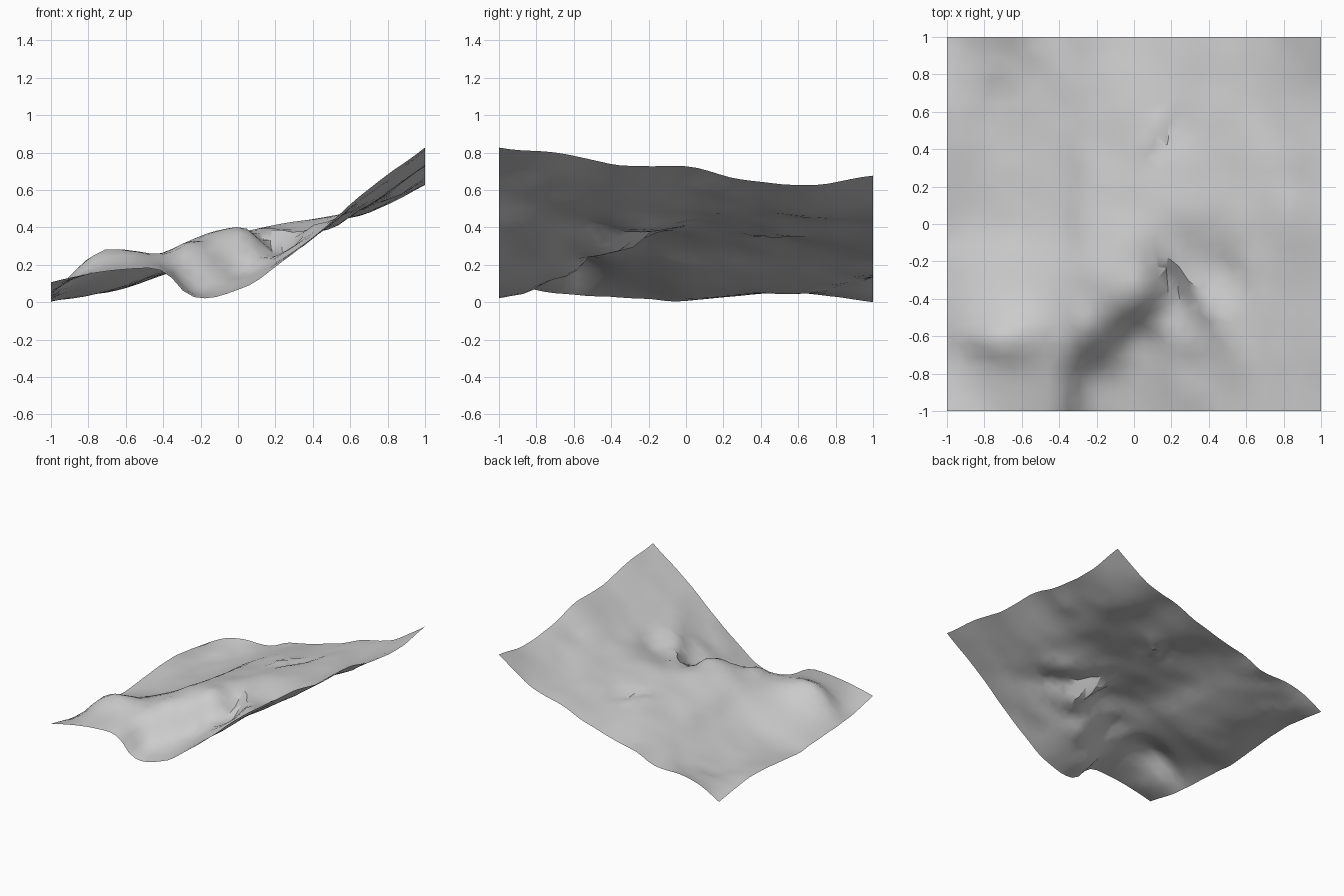
import bpy, bmesh, math, random
from mathutils import Vector, noise

cube = bpy.data.objects.get("Cube")
if cube:
    bpy.data.objects.remove(cube)
random.seed(4)

# Survey heights in hundredths: columns run along x, rows run front to back
XS = (-1, -.7, -.4, -.25, 0, .2, .45, .7, 1)
SURVEY = {
    -1:  (12, 18, 18, 4, 8, 20, 40, 62, 84),
    -.8: (8, 21, 22, 10, 11, 22, 39, 59, 82),
    -.6: (5, 28, 27, 31, 18, 25, 42, 56, 80),
    -.4: (4, 18, 28, 34, 40, 28, 42, 54, 75),
    -.2: (3, 12, 25, 34, 40, 37, 42, 53, 74),
    0:   (2, 7, 20, 31, 38, 42, 46, 53, 74),
    .3:  (5, 7, 17, 27, 35, 41, 46, 52, 67),
    .65: (6, 7, 16, 24, 33, 36, 45, 49, 64),
    1:   (1, 12, 16, 22, 28, 34, 43, 50, 69),
}
YS = tuple(SURVEY)

# Mounds and hollows: centre x, centre y, height, length, width, angle
FEATURES = {
    "gully ridge": (.3, -.32, .05, .25, .05, -.98),
    "gully head": (.18, -.28, -.03, .1, .06, -.9),
    "hollow behind ridge": (.5, -.3, -.03, .16, .09, -.98),
    "scarp": (.11, .5, .02, .16, .04, .97),
    "scarp foot": (.18, .46, -.03, .16, .05, .97),
    "front left hill": (-.8, -.62, .03, .14, .07, -.3),
    "right hollow": (.86, .2, -.02, .12, .07, 1.3),
    "back left knoll": (-.78, 1, .03, .15, .14, 0),
}


def curve_at(knots, values, t):
    """Smooth curve through uneven knots."""
    last = len(knots) - 1
    i = max(k for k in range(last) if knots[k] <= t or k == 0)

    def slope(k):
        a, b = max(k - 1, 0), min(k + 1, last)
        return (values[b] - values[a]) / (knots[b] - knots[a])

    h = knots[i + 1] - knots[i]
    s = (t - knots[i]) / h
    ease = s * s * (3 - 2 * s)
    return (values[i] * (1 - ease) + values[i + 1] * ease
            + h * s * (1 - s) * ((1 - s) * slope(i) - s * slope(i + 1)))


def bump(x, y, cx, cy, rise, length, width, angle):
    """Soft oval mound."""
    dx, dy = x - cx, y - cy
    u = dx * math.cos(angle) + dy * math.sin(angle)
    v = dy * math.cos(angle) - dx * math.sin(angle)
    return rise * math.exp(-(u / length) ** 2 - (v / width) ** 2)


def height(x, y):
    z = curve_at(YS, [curve_at(XS, SURVEY[r], x) for r in YS], y) / 100
    z += sum(bump(x, y, *feature) for feature in FEATURES.values())
    # rougher ground around the gully and at the back left corner
    rough = .007 + bump(x, y, .25, -.5, .02, .4, .4, 0) + bump(x, y, -.8, .85, .012, .35, .3, 0)
    return z + rough * noise.noise(Vector((x * 6, y * 6, 2)))


# Terrain sheet: jittered grid with irregular triangles
CELLS = 34
bm = bmesh.new()
bmesh.ops.create_grid(bm, x_segments=CELLS, y_segments=CELLS, size=1)
for v in bm.verts:
    if not v.is_boundary:
        v.co.x += random.uniform(-.4, .4) / CELLS
        v.co.y += random.uniform(-.4, .4) / CELLS
    v.co.z = height(v.co.x, v.co.y)
bmesh.ops.triangulate(bm, faces=bm.faces[:], quad_method='SHORT_EDGE')
lowest = min(v.co.z for v in bm.verts)
bmesh.ops.translate(bm, verts=bm.verts[:], vec=(0, 0, -lowest))

mesh = bpy.data.meshes.new("terrain")
bm.to_mesh(mesh)
bm.free()
terrain = bpy.data.objects.new("terrain", mesh)
bpy.context.collection.objects.link(terrain)

# Plain grey ground
ground = bpy.data.materials.new("stone grey")
ground.use_nodes = True
grey = (.6, .6, .6, 1)
ground.diffuse_color = grey
ground.node_tree.nodes["Principled BSDF"].inputs["Base Color"].default_value = grey
mesh.materials.append(ground)

bpy.context.view_layer.objects.active = terrain
terrain.select_set(True)
bpy.ops.object.shade_smooth_by_angle(angle=math.radians(30))
